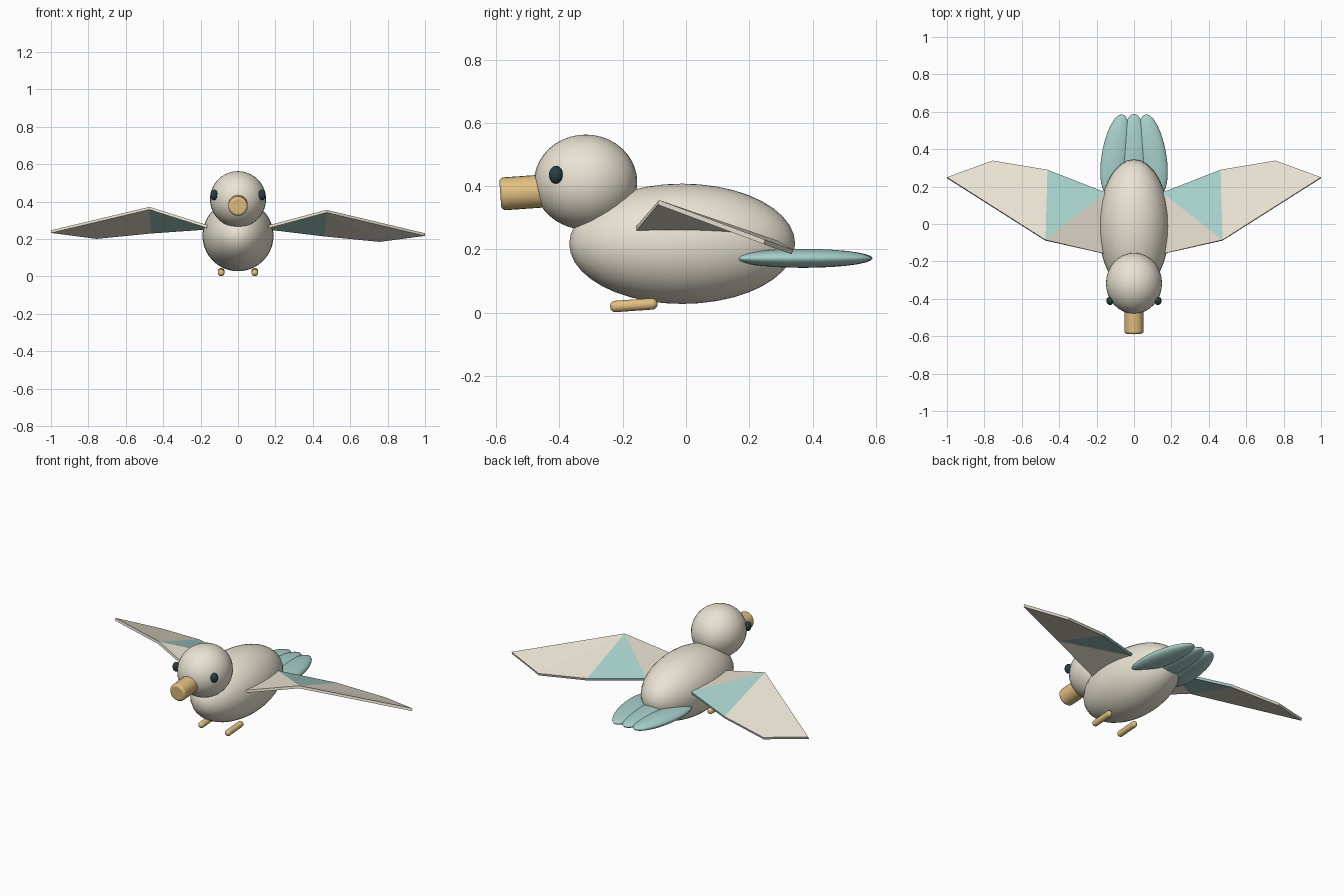
import bpy, bmesh
from math import radians

if "Cube" in bpy.data.objects:
    bpy.data.objects.remove(bpy.data.objects["Cube"])


def material(name, rgb):
    m = bpy.data.materials.new(name)
    m.diffuse_color = (*rgb, 1)
    m.use_nodes = True
    m.node_tree.nodes["Principled BSDF"].inputs["Base Color"].default_value = m.diffuse_color
    return m


CREAM = material("cream", (0.82, 0.77, 0.65))
TEAL = material("teal", (0.39, 0.64, 0.60))
ORANGE = material("ochre", (0.76, 0.53, 0.22))
DARK = material("dark", (0.02, 0.05, 0.055))


def ellipsoid(name, loc, radii, mat, turn=0, segs=32, rings=20):
    bpy.ops.mesh.primitive_uv_sphere_add(segments=segs, ring_count=rings, location=loc,
                                         rotation=(0, 0, radians(turn)))
    o = bpy.context.object
    o.name, o.scale = name, radii
    o.data.materials.append(mat)
    bpy.ops.object.shade_smooth()
    return o


def rounded_rod(name, loc, radius, length, bevel, mat):
    """Rounded cylinder along y, its front end dipping slightly."""
    bpy.ops.mesh.primitive_cylinder_add(vertices=24, radius=radius, depth=length,
                                        location=loc, rotation=(radians(94), 0, 0))
    o = bpy.context.object
    o.name = name
    o.data.materials.append(mat)
    bpy.ops.object.shade_smooth_by_angle(angle=radians(40))
    b = o.modifiers.new("round", 'BEVEL')
    b.width, b.segments = bevel, 4
    return o


# Body, head, beak
ellipsoid("body", (0, -0.012, 0.218), (0.19, 0.357, 0.19), CREAM)
ellipsoid("head", (0, -0.317, 0.413), (0.15, 0.163, 0.15), CREAM)
rounded_rod("beak", (0, -0.517, 0.38), 0.052, 0.14, 0.014, ORANGE)

# Tail feathers, side ones toed in
for name, x, turn, width in (("tail_middle", 0, 0, 0.07),
                             ("tail_left", -0.1, -10, 0.072),
                             ("tail_right", 0.1, 10, 0.072)):
    ellipsoid(name, (x, 0.37, 0.172), (width, 0.22, 0.03), TEAL, turn, 24, 14)

# Eyes and feet
for side, s in (("left", -1), ("right", 1)):
    ellipsoid(side + "_eye", (s * 0.128, -0.411, 0.436), (0.02, 0.022, 0.028), DARK, 0, 20, 12)
    rounded_rod(side + "_foot", (s * 0.09, -0.165, 0.024), 0.018, 0.15, 0.0165, ORANGE)


def wing(name, s, lift):
    """Folded flat plate: two inner triangles and an outer panel."""
    pts = [(0.15, -0.16, 0.27), (0.473, -0.085, 0.364 + lift), (1.0, 0.25, 0.239 + lift),
           (0.757, 0.339, 0.207 + lift), (0.463, 0.29, 0.236 + lift), (0.15, 0.168, 0.266)]
    bm = bmesh.new()
    v = [bm.verts.new((s * x, y, z)) for x, y, z in pts]
    for ids, mat in (((0, 1, 5), 0), ((1, 4, 5), 1), ((1, 2, 3), 0), ((1, 3, 4), 0)):
        ids = ids if s > 0 else ids[::-1]
        bm.faces.new([v[i] for i in ids]).material_index = mat
    me = bpy.data.meshes.new(name)
    bm.to_mesh(me)
    bm.free()
    me.materials.append(CREAM)
    me.materials.append(TEAL)
    o = bpy.data.objects.new(name, me)
    bpy.context.collection.objects.link(o)
    m = o.modifiers.new("thickness", 'SOLIDIFY')
    m.thickness, m.offset = 0.015, -1


# Wings, the left raised slightly more
wing("left_wing", -1, 0.008)
wing("right_wing", 1, -0.008)
